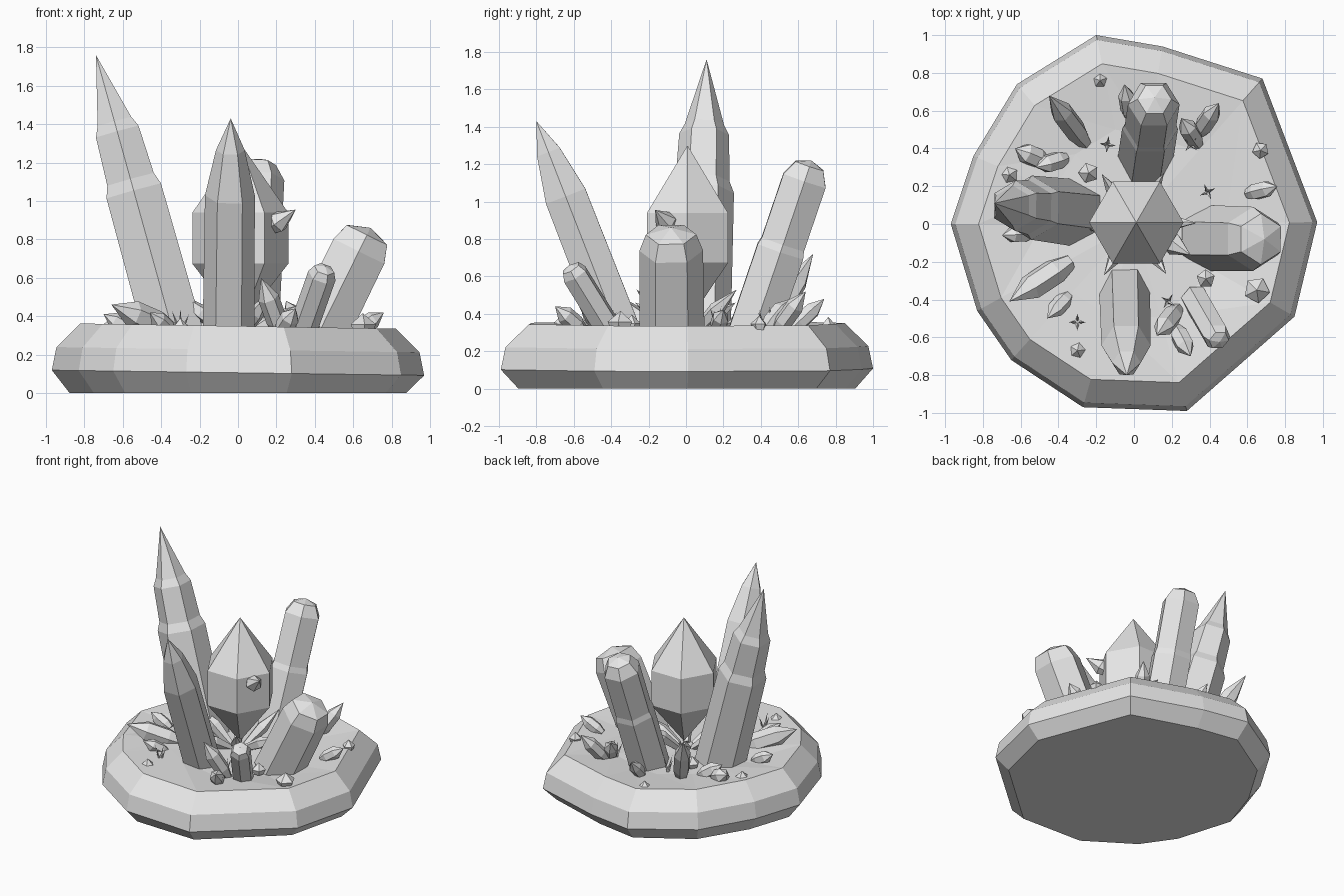
import bpy, bmesh, math, random
from mathutils import Vector

if "Cube" in bpy.data.objects:
    bpy.data.objects.remove(bpy.data.objects["Cube"])

random.seed(4)
stone = bpy.data.materials.new("pale grey stone")
stone.diffuse_color = (0.8, 0.8, 0.8, 1)
stone.use_nodes = True
stone.node_tree.nodes["Principled BSDF"].inputs["Base Color"].default_value = stone.diffuse_color


def finish(name, bm):
    bmesh.ops.recalc_face_normals(bm, faces=bm.faces)
    me = bpy.data.meshes.new(name)
    bm.to_mesh(me)
    bm.free()
    me.materials.append(stone)
    ob = bpy.data.objects.new(name, me)
    bpy.context.collection.objects.link(ob)
    return ob


def add_crystal(bm, base, tip, profile, sides=6, spin=0.0):
    """Rings along base->tip; profile is (fraction, radius), radius 0 = point."""
    base, tip = Vector(base), Vector(tip)
    axis = tip - base
    w = axis.normalized()
    v = Vector((0, 1, 0)) - w * w.y          # first corner faces +y
    if v.length < 0.1:
        v = Vector((1, 0, 0)) - w * w.x
    v.normalize()
    u = v.cross(w)
    rings = []
    for f, r in profile:
        c = base + axis * f
        if r == 0:
            rings.append([bm.verts.new(c)])
            continue
        ang = [spin + 2 * math.pi * i / sides for i in range(sides)]
        rings.append([bm.verts.new(c + r * (v * math.cos(a) + u * math.sin(a))) for a in ang])
    for a, b in zip(rings, rings[1:]):
        for i in range(sides):
            j = (i + 1) % sides
            if len(a) == 1:
                bm.faces.new((a[0], b[j], b[i]))
            elif len(b) == 1:
                bm.faces.new((a[i], a[j], b[0]))
            else:
                bm.faces.new((a[i], a[j], b[j], b[i]))
    for ring in (rings[0], rings[-1]):
        if len(ring) > 1:
            bm.faces.new(ring)


def crystal(name, base, tip, profile, sides=6, spin=0.0):
    bm = bmesh.new()
    add_crystal(bm, base, tip, profile, sides, spin)
    return finish(name, bm)


# Rock base: irregular twelve-sided outline, bevelled, with an uneven floor
outline = [(-.2, 1), (.15, .94), (.68, .77), (.97, .01), (.85, -.49), (.28, -.99),
           (-.27, -.97), (-.65, -.72), (-.83, -.46), (-.97, 0), (-.85, .36), (-.62, .74)]
bm = bmesh.new()
rows = []
for scale, z in ((.905, 0), (1, .105), (.975, .225), (.848, .348), (.5, .32)):
    row = []
    for x, y in outline:
        h = z - (.014 * x if z else 0)
        if scale == .5:
            h += random.uniform(-.02, .02)
        row.append(bm.verts.new((x * scale, y * scale, h)))
    rows.append(row)
bm.faces.new(rows[0])
n = len(outline)
for k, (a, b) in enumerate(zip(rows, rows[1:])):
    for i in range(n):
        j = (i + 1) % n
        if k == 3:
            bm.faces.new((a[i], a[j], b[j]))
            bm.faces.new((a[i], b[j], b[i]))
        else:
            bm.faces.new((a[i], a[j], b[j], b[i]))
mid = bm.verts.new((0, 0, .31))
for i in range(n):
    bm.faces.new((rows[-1][i], rows[-1][(i + 1) % n], mid))
finish("rock_base", bm)

# Large crystals
S = math.pi / 6
crystal("centre_crystal", (.012, .008, .35), (.012, .008, 1.3),
        [(0, 0), (.34, .25), (.62, .25), (1, 0)], 6, S)
crystal("tall_left_crystal", (-.32, .06, .25), (-.74, .11, 1.76),
        [(0, .178), (.53, .17), (.57, .145), (.735, .133), (.77, .105), (1, 0)])
crystal("front_spike_crystal", (-.05, -.34, .25), (-.038, -.8, 1.43),
        [(0, .135), (.66, .13), (.86, .075), (1, 0)], 6, S)
crystal("back_crystal", (.06, .34, .25), (.11, .67, 1.22),
        [(0, .148), (.5, .148), (.54, .137), (.89, .137), (.97, .09), (1, 0)], 6, S)
crystal("wide_right_crystal", (.39, -.075, .25), (.69, -.08, .86),
        [(0, .175), (.80, .17), (.94, .135), (1, 0)])
crystal("small_front_crystal", (.32, -.39, .28), (.455, -.625, .66),
        [(0, .075), (.87, .075), (.96, .055), (1, 0)], 6, S)
crystal("side_bud", (.15, -.07, .85), (.30, -.165, .955),
        [(0, .03), (.4, .06), (1, 0)])

# Small pointed crystals lying on the floor: base, tip, radius
shards = [((-.26, .43, .30), (-.45, .68, .72), .06),
          ((.34, .42, .31), (.25, .56, .48), .05),
          ((.34, .48, .30), (.45, .64, .52), .05),
          ((-.47, .33, .32), (-.63, .40, .41), .055),
          ((-.36, .35, .31), (-.52, .30, .42), .05),
          ((-.34, -.20, .32), (-.66, -.41, .46), .072),
          ((-.34, -.37, .31), (-.46, -.50, .42), .045),
          ((.23, -.45, .30), (.12, -.59, .60), .055),
          ((.22, -.55, .31), (.30, -.70, .44), .05),
          ((.60, .16, .31), (.76, .20, .42), .045),
          ((-.54, -.05, .32), (-.70, -.06, .41), .045),
          ((-.02, .56, .31), (-.05, .74, .48), .045)]
for i, (b, t, r) in enumerate(shards):
    crystal("floor_shard_%d" % i, b, t, [(0, .6 * r), (.25, r), (.65, r), (1, 0)], 6, S)

# Ring of small shards spreading from below the centre crystal
for i in range(6):
    a = i * math.pi / 3 + .02
    c, s = math.cos(a), math.sin(a)
    crystal("centre_shard_%d" % i, (.06 * c, .06 * s, .31),
            (.33 * c, .31 * s, .53 if i % 2 else .46),
            [(0, .025), (.5, .045), (1, 0)], 5)

# Five-sided pebble gems
for i, (x, y, r) in enumerate([(-.18, .76, .038), (-.66, .26, .05), (.67, .39, .045),
                               (.65, -.35, .07), (-.3, -.67, .045), (.38, -.29, .05),
                               (-.24, .27, .055)]):
    crystal("pebble_gem_%d" % i, (x, y, .31), (x, y, .345 + r),
            [(0, .7 * r), (.45, r), (1, 0)], 5, i)

# Tufts of tiny needles
for i, (x, y) in enumerate([(-.3, -.52), (.18, -.41), (.39, .17), (-.14, .42), (.3, .42)]):
    bm = bmesh.new()
    for k in range(4):
        a = k * math.pi / 2 + i
        add_crystal(bm, (x, y, .31), (x + .045 * math.cos(a), y + .045 * math.sin(a), .41 + .01 * k),
                    [(0, .012), (1, 0)], 4)
    finish("needle_tuft_%d" % i, bm)
